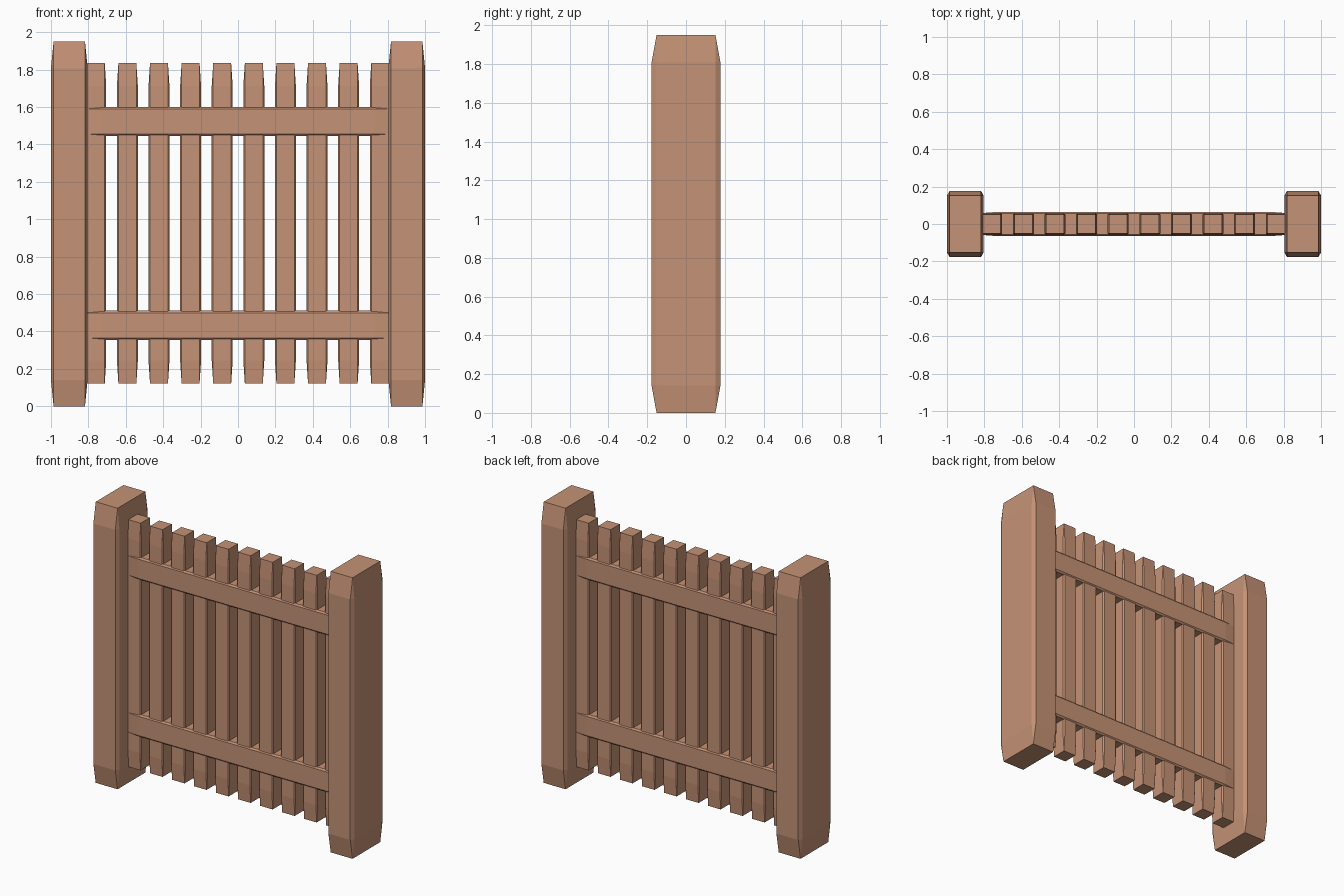
import bpy
import bmesh

cube = bpy.data.objects.get("Cube")
if cube:
    bpy.data.objects.remove(cube, do_unlink=True)

# Single warm wood colour
wood = bpy.data.materials.new("warm_wood")
wood.use_nodes = True
colour = (0.56, 0.29, 0.18, 1)
wood.diffuse_color = colour
wood.node_tree.nodes["Principled BSDF"].inputs["Base Color"].default_value = colour

BEVEL = 0.072  # chamfer as a share of each dimension


def plank(name, centre, size):
    """Chamfered unit cube stretched to size, so long boards taper at the ends."""
    bm = bmesh.new()
    bmesh.ops.create_cube(bm, size=1)
    bmesh.ops.bevel(bm, geom=bm.edges[:], offset=BEVEL, offset_type='OFFSET',
                    segments=1, profile=0.5, affect='EDGES')
    bmesh.ops.scale(bm, vec=size, verts=bm.verts)
    mesh = bpy.data.meshes.new(name)
    bm.to_mesh(mesh)
    bm.free()
    mesh.materials.append(wood)
    obj = bpy.data.objects.new(name, mesh)
    obj.location = centre
    bpy.context.collection.objects.link(obj)
    return obj


# Heavy end posts
for side, label in ((-1, "right"), (1, "left")):
    plank(f"{label}_post", (side * 0.902, 0, 0.975), (0.196, 0.355, 1.95))

# Rails running into the posts
for label, z in (("lower", 0.433), ("upper", 1.523)):
    plank(f"{label}_rail", (0, 0, z), (1.7, 0.13, 0.156))

# Evenly spaced upright slats
COUNT, PITCH = 10, 0.169
for i in range(COUNT):
    x = (i - (COUNT - 1) / 2) * PITCH
    plank(f"slat_{i + 1}", (x, 0, 0.978), (0.112, 0.118, 1.715))
